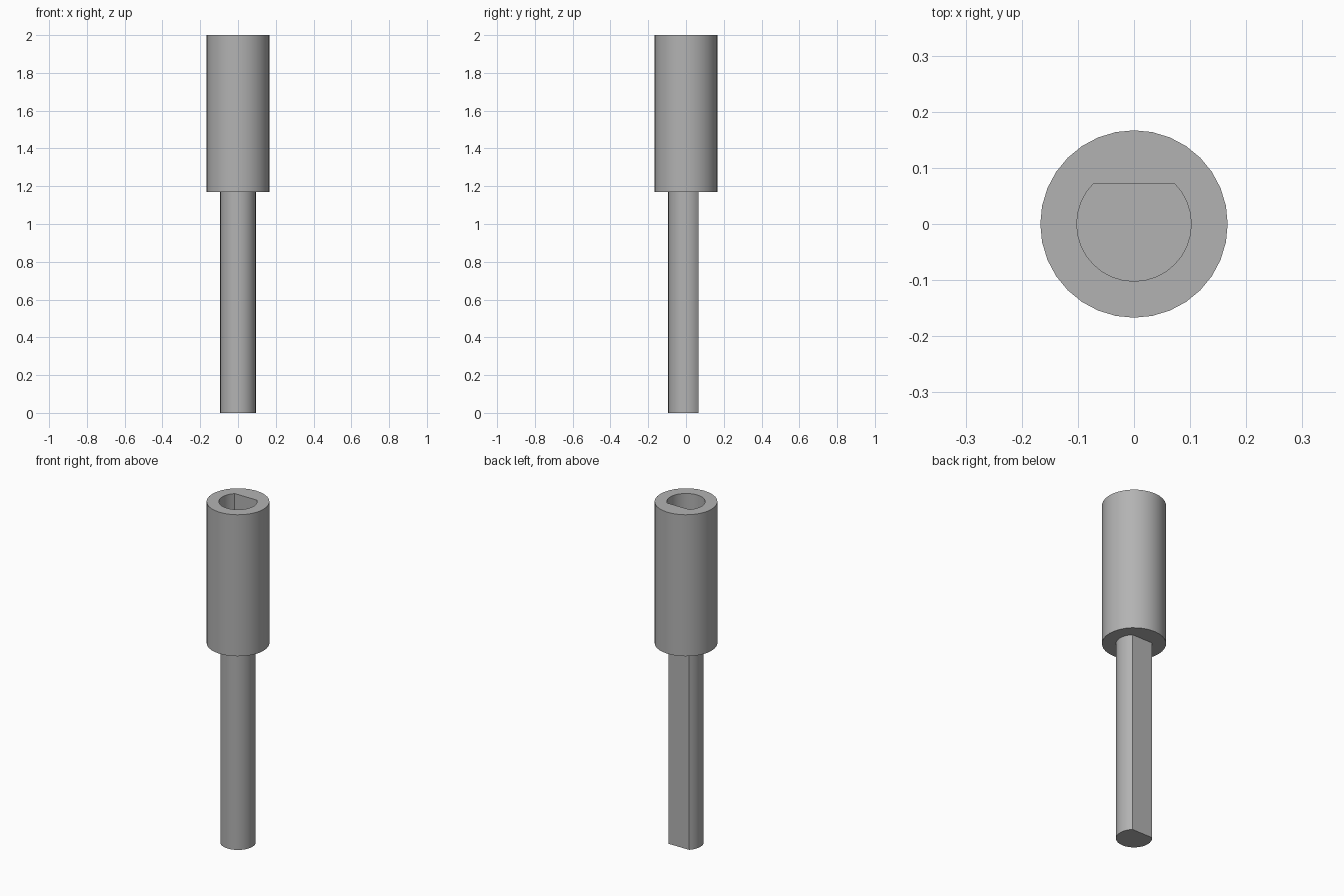
import bpy
import bmesh
import math

SIDES = 32
cube = bpy.data.objects.get("Cube")
if cube:
    bpy.data.objects.remove(cube, do_unlink=True)

GREY = (0.45, 0.45, 0.45, 1)
metal = bpy.data.materials.new("grey metal")
metal.use_nodes = True
metal.diffuse_color = GREY
metal.node_tree.nodes["Principled BSDF"].inputs["Base Color"].default_value = GREY


def ring(bm, radius, z, flat=False):
    """Circle of vertices, optionally cut to a D with its flat at the back."""
    verts = []
    for i in range(SIDES):
        a = math.tau * i / SIDES
        r = radius
        if flat and math.sin(a) > 0:
            r = min(r, radius * math.sqrt(0.5) / math.sin(a))
        verts.append(bm.verts.new((r * math.cos(a), r * math.sin(a), z)))
    return verts


def loft(name, sections):
    """Skin the rings in order and cap both ends."""
    bm = bmesh.new()
    rings = [ring(bm, *s) for s in sections]
    for low, high in zip(rings, rings[1:]):
        for i in range(SIDES):
            j = (i + 1) % SIDES
            bm.faces.new((low[i], low[j], high[j], high[i]))
    bm.faces.new(rings[0][::-1])
    bm.faces.new(rings[-1])
    bmesh.ops.recalc_face_normals(bm, faces=bm.faces)
    mesh = bpy.data.meshes.new(name)
    bm.to_mesh(mesh)
    bm.free()
    mesh.materials.append(metal)
    obj = bpy.data.objects.new(name, mesh)
    bpy.context.collection.objects.link(obj)
    bpy.ops.object.select_all(action="DESELECT")
    obj.select_set(True)
    bpy.context.view_layer.objects.active = obj
    bpy.ops.object.shade_smooth_by_angle(angle=math.radians(30))
    return obj


STEP, TOP, SOCKET_FLOOR = 1.17, 2.0, 1.33

# D-section shaft, seated slightly inside the sleeve
loft("shaft", [(0.094, 0, True), (0.094, STEP + 0.02, True)])

# Round sleeve with a D-section socket sunk into its top
loft("sleeve", [(0.167, STEP), (0.167, TOP),
                (0.102, TOP, True), (0.102, SOCKET_FLOOR, True)])
